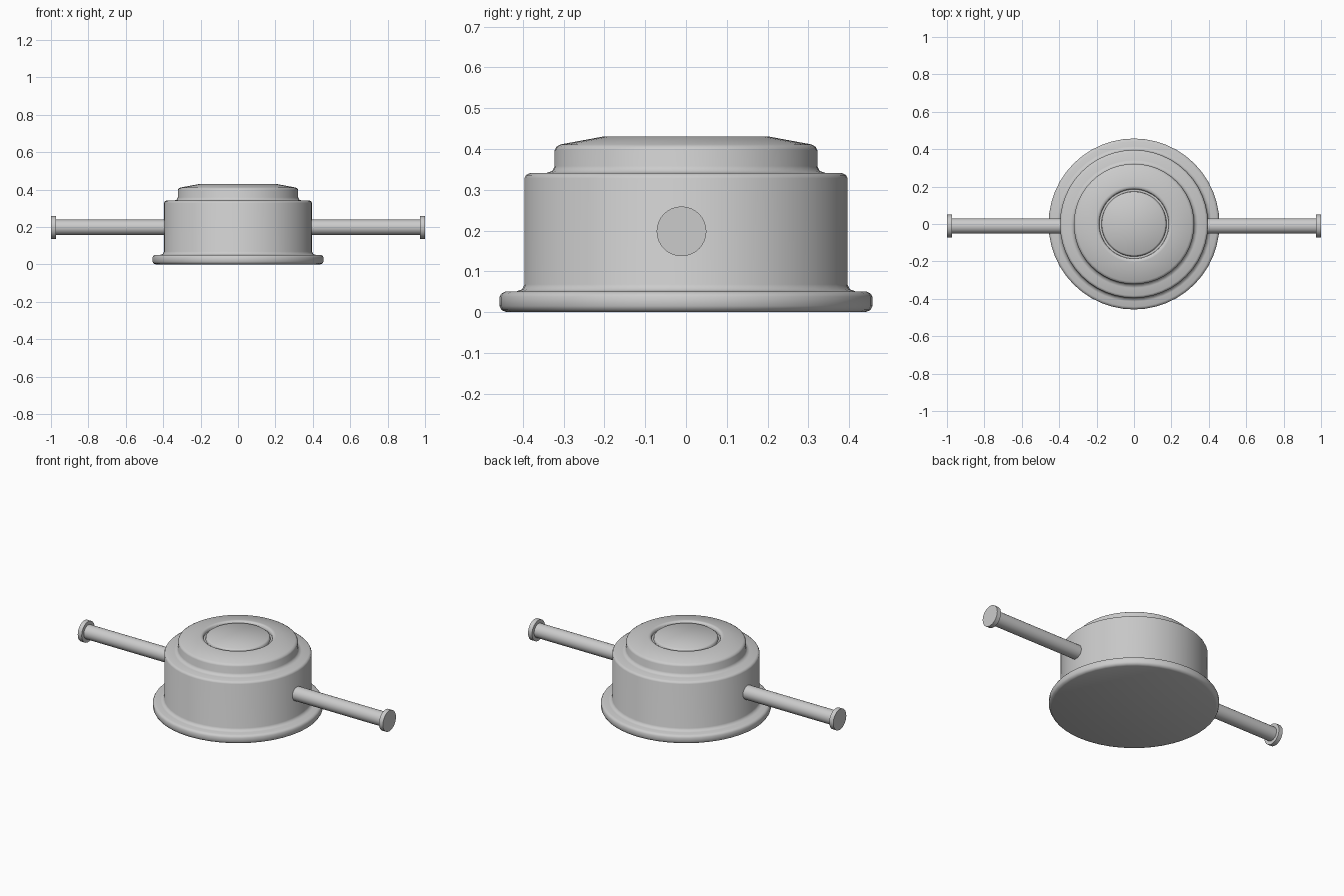
import bpy, bmesh, math
from mathutils import Matrix, Vector

if "Cube" in bpy.data.objects:
    bpy.data.objects.remove(bpy.data.objects["Cube"])


def lathe(name, profile, segments, matrix=Matrix.Identity(4)):
    """Revolve an (radius, height) profile about local z."""
    bm = bmesh.new()
    verts = [bm.verts.new((r, 0, z)) for r, z in profile]
    edges = [bm.edges.new(pair) for pair in zip(verts, verts[1:])]
    bmesh.ops.spin(bm, geom=verts + edges, cent=(0, 0, 0), axis=(0, 0, 1),
                   angle=math.tau, steps=segments)
    bmesh.ops.remove_doubles(bm, verts=bm.verts, dist=1e-5)
    bmesh.ops.transform(bm, matrix=matrix, verts=bm.verts)
    bmesh.ops.recalc_face_normals(bm, faces=bm.faces)
    mesh = bpy.data.meshes.new(name)
    bm.to_mesh(mesh)
    bm.free()
    obj = bpy.data.objects.new(name, mesh)
    bpy.context.collection.objects.link(obj)
    bpy.context.view_layer.objects.active = obj
    obj.select_set(True)
    bpy.ops.object.shade_smooth_by_angle(angle=math.radians(50))
    obj.select_set(False)
    return obj


# Flanged round housing with stepped lid, sunken ring groove and centre button
lathe("housing", [
    (0, 0), (0.44, 0), (0.452, 0.005), (0.457, 0.015), (0.457, 0.038),
    (0.452, 0.046), (0.442, 0.051), (0.415, 0.051), (0.402, 0.056), (0.396, 0.068),
    (0.396, 0.328), (0.392, 0.336), (0.383, 0.341),
    (0.342, 0.341), (0.328, 0.346), (0.322, 0.358),
    (0.322, 0.397), (0.318, 0.405), (0.308, 0.411),
    (0.205, 0.430), (0.195, 0.430), (0.187, 0.424), (0.185, 0.412),
    (0.174, 0.412), (0.172, 0.424), (0.164, 0.430), (0, 0.430),
], 48)

# Side handles: rod with a wider end disc, one on each side
for side, sign in (("right", 1), ("left", -1)):
    place = (Matrix.Translation((0, -0.011, 0.198))
             @ Matrix.Rotation(sign * math.pi / 2, 4, 'Y'))
    lathe(side + "_handle", [
        (0, 0.36), (0.041, 0.36), (0.041, 0.974), (0.061, 0.974),
        (0.061, 1.0), (0, 1.0),
    ], 32, place)
